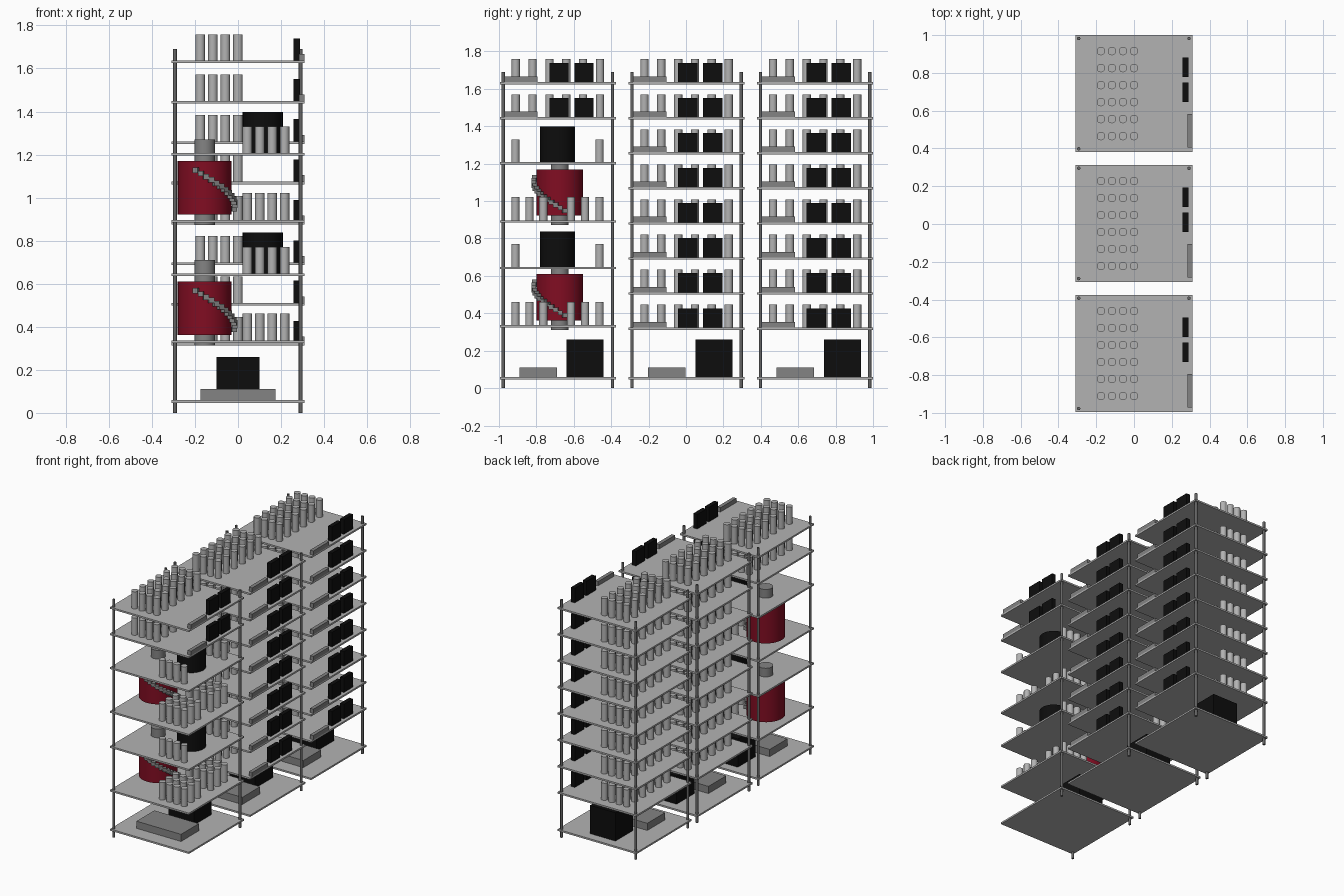
import bpy, bmesh, math
from mathutils import Matrix

if "Cube" in bpy.data.objects:
    bpy.data.objects.remove(bpy.data.objects["Cube"])


def mat(name, r, g, b):
    m = bpy.data.materials.new(name)
    m.diffuse_color = (r, g, b, 1)
    m.use_nodes = True
    m.node_tree.nodes["Principled BSDF"].inputs["Base Color"].default_value = m.diffuse_color
    return m


LIGHT = mat("light grey", 0.45, 0.45, 0.45)
MID = mat("mid grey", 0.23, 0.23, 0.23)
DARK = mat("dark grey", 0.13, 0.13, 0.13)
BLACK = mat("black", 0.004, 0.004, 0.004)
RED = mat("deep red", 0.22, 0.004, 0.016)


class Part:
    """Collects boxes and cylinders into one named object."""
    def __init__(self, name, material):
        self.name, self.material, self.bm = name, material, bmesh.new()

    def box(self, x0, x1, y0, y1, z0, z1, turn=0):
        m = (Matrix.Translation(((x0 + x1) / 2, (y0 + y1) / 2, (z0 + z1) / 2))
             @ Matrix.Rotation(turn, 4, 'Z')
             @ Matrix.Diagonal((x1 - x0, y1 - y0, z1 - z0, 1)))
        bmesh.ops.create_cube(self.bm, size=1, matrix=m)

    def cyl(self, x, y, z0, z1, r, n=24):
        bmesh.ops.create_cone(self.bm, cap_ends=True, segments=n, radius1=r, radius2=r,
                              depth=z1 - z0, matrix=Matrix.Translation((x, y, (z0 + z1) / 2)))

    def done(self):
        me = bpy.data.meshes.new(self.name)
        self.bm.to_mesh(me)
        self.bm.free()
        me.materials.append(self.material)
        ob = bpy.data.objects.new(self.name, me)
        bpy.context.collection.objects.link(ob)
        bpy.ops.object.select_all(action='DESELECT')
        bpy.context.view_layer.objects.active = ob
        ob.select_set(True)
        bpy.ops.object.shade_smooth_by_angle(angle=math.radians(35))


BASE = 0.059
PLAIN = [0.324 + 0.1875 * i for i in range(8)]
COIL = [0.337, 0.897]
DRUM = [0.648, 1.208]
racks = {
    "front": (-0.685, PLAIN[6:], COIL + DRUM),
    "middle": (0.003, PLAIN, []),
    "rear": (0.69, PLAIN, []),
}

for label, (cy, boards, extra) in racks.items():
    # Shelves
    p = Part(label + "_shelves", LIGHT)
    for z in [BASE] + boards + extra:
        p.box(-0.31, 0.31, cy - 0.31, cy + 0.31, z - 0.012, z)
    p.done()

    # Three corner posts, the front right corner stays open
    p = Part(label + "_posts", DARK)
    for x, y in ((-0.293, -0.292), (-0.293, 0.292), (0.291, 0.292)):
        p.cyl(x, cy + y, 0, 1.69, 0.009, 16)
    p.done()

    # Upright cans on the regular shelves
    p = Part(label + "_cans", LIGHT)
    for z in boards:
        for i in range(4):
            for j in range(6):
                p.cyl(-0.175 + 0.0583 * i, cy - 0.225 + 0.09 * j, z, z + 0.122, 0.022)
    p.done()

    # Paired black blocks, plus the large block on the base shelf
    p = Part(label + "_black_blocks", BLACK)
    for z in boards:
        for y in (-0.045, 0.088):
            p.box(0.258, 0.288, cy + y, cy + y + 0.103, z, z + 0.103)
    p.box(-0.1, 0.1, cy + 0.047, cy + 0.245, BASE, 0.26)
    p.done()

    # Low grey edge bars and the base tray
    p = Part(label + "_grey_bars", MID)
    for z in boards:
        p.box(0.284, 0.31, cy - 0.286, cy - 0.108, z, z + 0.03)
    p.box(-0.175, 0.175, cy - 0.205, cy - 0.005, BASE, 0.11)
    p.done()

# Special shelves of the front rack
cx, cy = -0.155, -0.675
drums = Part("red_drums", RED)
cores = Part("drum_cores", MID)
studs = Part("spiral_studs", MID)
cans = Part("side_cans", LIGHT)
black = Part("black_drums", BLACK)
rows = (-0.912, -0.837, -0.763, -0.615, -0.54, -0.463)
for z, z2 in zip(COIL, DRUM):
    drums.cyl(cx, cy, z + 0.025, z + 0.273, 0.125, 48)
    cores.cyl(cx, cy, z - 0.025, z + 0.373, 0.048, 32)
    # Studs winding down around the drum
    for i in range(13):
        t = i / 12
        a = math.radians(-107 + 118 * t)
        x, y, h = cx + 0.139 * math.cos(a), cy + 0.139 * math.sin(a), z + 0.23 - 0.178 * t
        studs.box(x - 0.0125, x + 0.0125, y - 0.0125, y + 0.0125, h - 0.0125, h + 0.0125, a)
    for i in range(4):
        x = 0.044 + 0.0575 * i
        for y in rows:
            cans.cyl(x, y, z, z + 0.124, 0.022)
        for y in (rows[0], rows[-1]):
            cans.cyl(x, y, z2, z2 + 0.122, 0.022)
    black.cyl(0.115, -0.687, z2, z2 + 0.19, 0.093, 40)
for part in (drums, cores, studs, cans, black):
    part.done()
